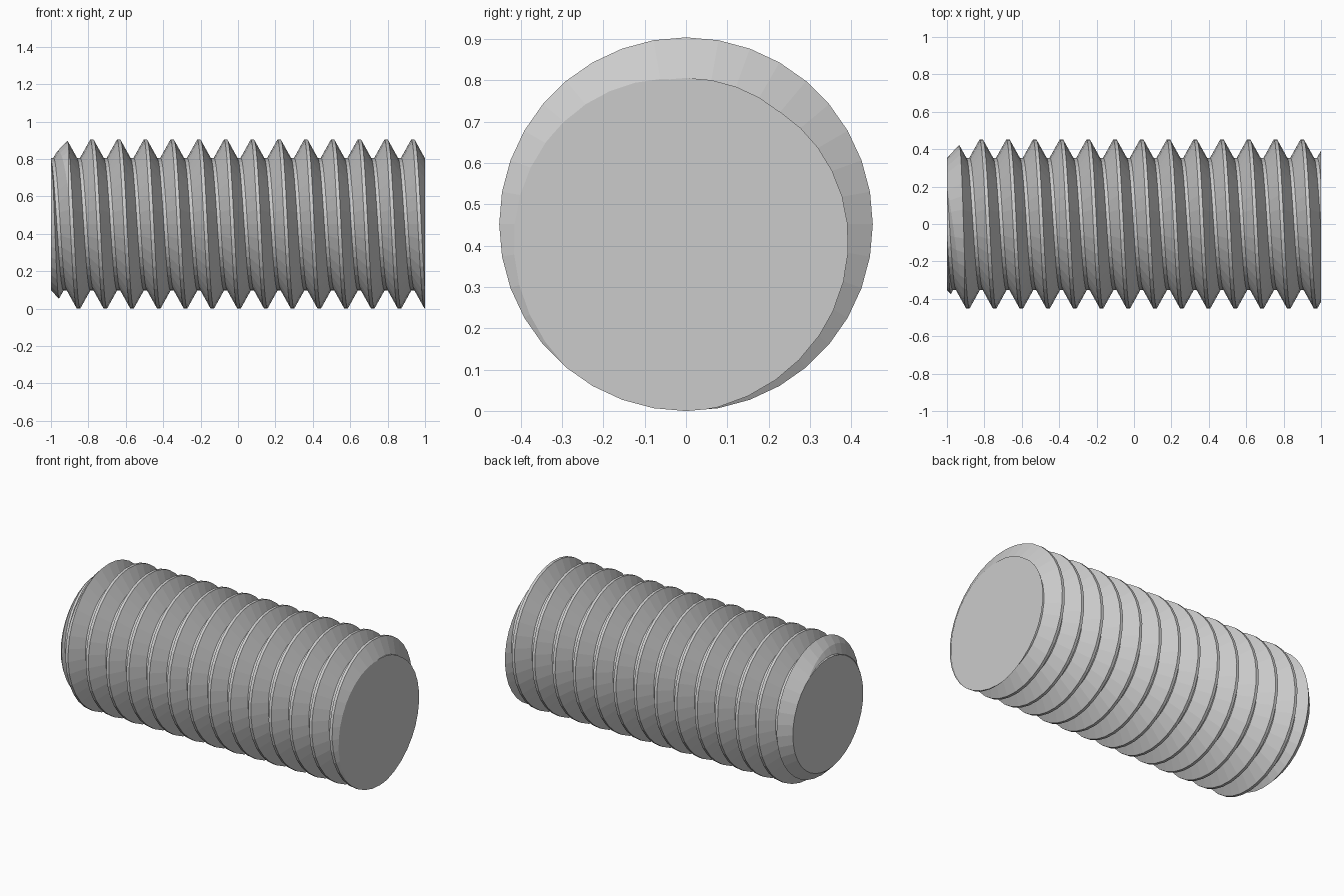
import bpy, bmesh
from math import cos, sin, tau

if "Cube" in bpy.data.objects:
    bpy.data.objects.remove(bpy.data.objects["Cube"], do_unlink=True)

PITCH, SIDES, TURNS = 0.143, 36, 18
ROOT, CREST, FLAT = 0.354, 0.452, 0.009
CENTRE_Z = CREST
FIRST_CREST = 0.935 + PITCH      # crest position on the top line

steel = bpy.data.materials.new("plain steel grey")
steel.use_nodes = True
colour = (0.6, 0.6, 0.6, 1)
steel.diffuse_color = colour
steel.node_tree.nodes["Principled BSDF"].inputs["Base Color"].default_value = colour


def make_object(name, bm):
    bmesh.ops.recalc_face_normals(bm, faces=bm.faces[:])
    mesh = bpy.data.meshes.new(name)
    bm.to_mesh(mesh)
    bm.free()
    mesh.materials.append(steel)
    obj = bpy.data.objects.new(name, mesh)
    bpy.context.collection.objects.link(obj)
    return obj


def ring_point(bm, x, r, angle):
    return bm.verts.new((x, r * sin(angle), CENTRE_Z + r * cos(angle)))


# Thread: one pitch of profile swept along a helix, neighbouring turns welded
half = PITCH / 2
profile = [(-half, ROOT), (-half + FLAT, ROOT), (-FLAT, CREST),
           (FLAT, CREST), (half - FLAT, ROOT), (half, ROOT)]
bm = bmesh.new()
rows = []
for i in range(TURNS * SIDES + 1):
    shift = FIRST_CREST + PITCH - PITCH * i / SIDES
    rows.append([ring_point(bm, shift + px, r, tau * i / SIDES) for px, r in profile])
for a, b in zip(rows, rows[1:]):
    for j in range(len(profile) - 1):
        bm.faces.new((a[j], a[j + 1], b[j + 1], b[j]))
bmesh.ops.remove_doubles(bm, verts=bm.verts[:], dist=0.0001)

# Trim both ends a little long and close them
for side in (-1, 1):
    cut = bmesh.ops.bisect_plane(
        bm, geom=bm.verts[:] + bm.edges[:] + bm.faces[:], dist=0.00001,
        plane_co=(side * 1.02, 0, 0), plane_no=(side, 0, 0), clear_outer=True)
    rim = [e for e in cut["geom_cut"] if isinstance(e, bmesh.types.BMEdge)]
    bmesh.ops.contextual_create(bm, geom=rim)
rod = make_object("threaded_rod", bm)

# Envelope: square cut at one end, chamfer cone at the other
bm = bmesh.new()
rings = [[ring_point(bm, x, r, tau * k / SIDES) for k in range(SIDES)]
         for x, r in ((-1, 0.354), (-0.85, 0.51), (1, 0.51))]
for a, b in zip(rings, rings[1:]):
    for k in range(SIDES):
        n = (k + 1) % SIDES
        bm.faces.new((a[k], a[n], b[n], b[k]))
bm.faces.new(rings[0])
bm.faces.new(rings[-1])
envelope = make_object("end_trim_cutter", bm)
envelope.hide_render = True

# Apply the trim and discard the cutter
trim = rod.modifiers.new("end_trim", 'BOOLEAN')
trim.operation = 'INTERSECT'
trim.solver = 'EXACT'
trim.object = envelope
graph = bpy.context.evaluated_depsgraph_get()
finished = bpy.data.meshes.new_from_object(rod.evaluated_get(graph))
rod.modifiers.clear()
rod.data = finished
bpy.data.objects.remove(envelope, do_unlink=True)
